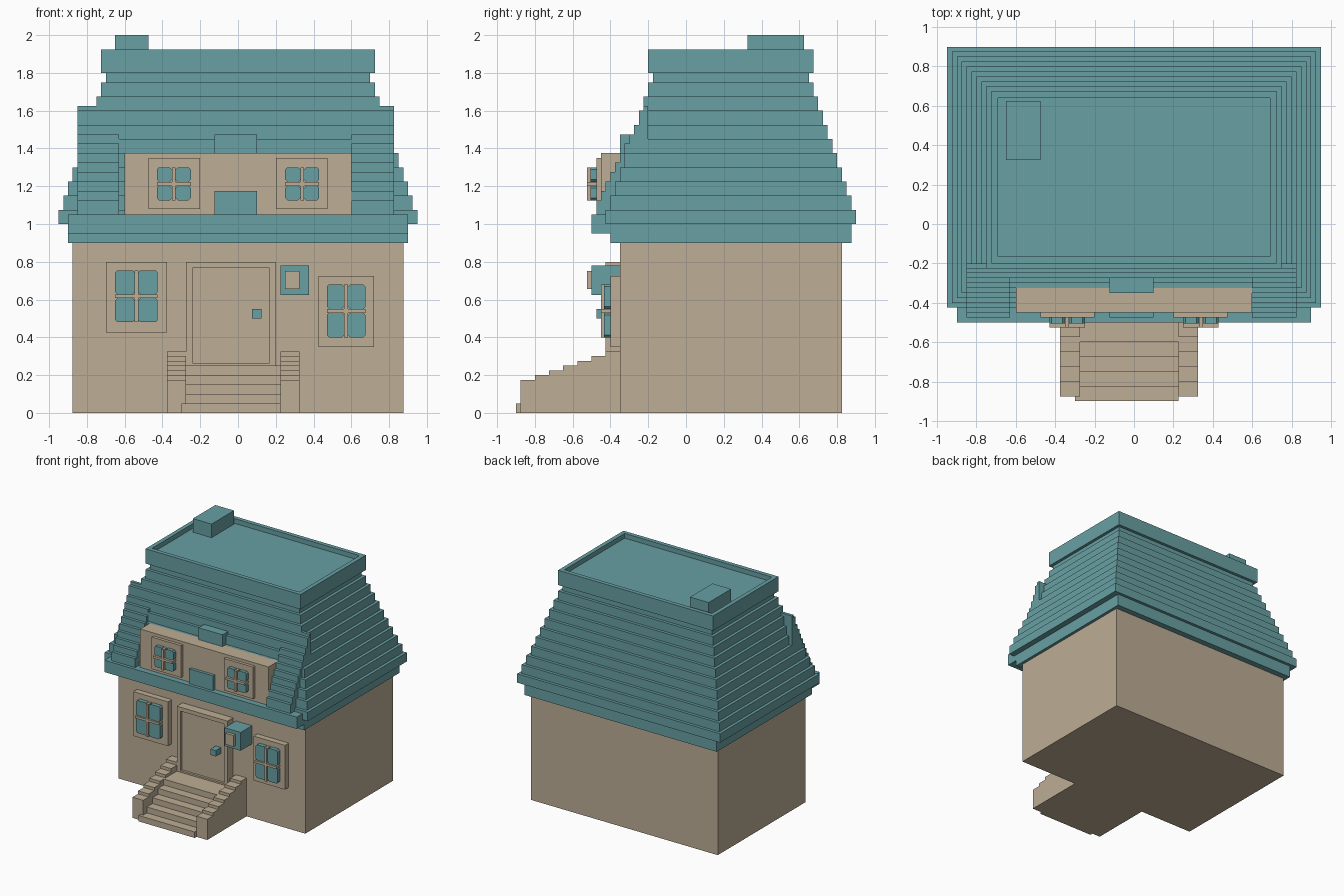
import bpy, bmesh
from mathutils import Vector

cube = bpy.data.objects.get("Cube")
if cube:
    bpy.data.objects.remove(cube)


def material(name, colour):
    mat = bpy.data.materials.new(name)
    mat.use_nodes = True
    mat.diffuse_color = (*colour, 1)
    for node in mat.node_tree.nodes:
        if node.type == "BSDF_PRINCIPLED":
            node.inputs["Base Color"].default_value = (*colour, 1)
    return mat


TEAL = material("slate teal", (0.14, 0.35, 0.37))
BEIGE = material("warm beige", (0.51, 0.42, 0.30))


def finish(name, bm, mat):
    bmesh.ops.recalc_face_normals(bm, faces=bm.faces[:])
    mesh = bpy.data.meshes.new(name)
    bm.to_mesh(mesh)
    bm.free()
    mesh.materials.append(mat)
    obj = bpy.data.objects.new(name, mesh)
    bpy.context.collection.objects.link(obj)
    return obj


def add_box(bm, xs, ys, zs):
    verts = bmesh.ops.create_cube(bm, size=1)["verts"]
    for v in verts:
        for axis, (low, high) in enumerate((xs, ys, zs)):
            v.co[axis] = high if v.co[axis] > 0 else low
    return verts


def box(name, xs, ys, zs, mat):
    bm = bmesh.new()
    add_box(bm, xs, ys, zs)
    return finish(name, bm, mat)


def recess_box(name, xs, ys, zs, mat, direction, margin, depth):
    """Box with a rectangular recess sunk into the face looking along direction."""
    bm = bmesh.new()
    add_box(bm, xs, ys, zs)
    bm.normal_update()
    face = max(bm.faces, key=lambda f: f.normal.dot(direction))
    bmesh.ops.inset_region(bm, faces=[face], thickness=margin)
    face = bmesh.ops.extrude_discrete_faces(bm, faces=[face])["faces"][0]
    bmesh.ops.translate(bm, verts=face.verts[:], vec=-depth * direction)
    return finish(name, bm, mat)


def side_profile(name, xs, points, mat):
    """Extrude a (y, z) outline along x."""
    bm = bmesh.new()
    face = bm.faces.new([bm.verts.new((xs[0], y, z)) for y, z in points])
    moved = bmesh.ops.extrude_face_region(bm, geom=[face])["geom"]
    bmesh.ops.translate(bm, vec=(xs[1] - xs[0], 0, 0),
                        verts=[g for g in moved if isinstance(g, bmesh.types.BMVert)])
    return finish(name, bm, mat)


def stairs(name, xs, base, back, steps, mat):
    """Stepped block: steps are (front y, top z) from the lowest up."""
    points = [(back, base), (steps[0][0], base)]
    for i, (y, z) in enumerate(steps):
        points.append((y, z))
        points.append((steps[i + 1][0] if i + 1 < len(steps) else back, z))
    return side_profile(name, xs, points, mat)


def window(name, frame_x, frame_z, pane_x, pane_z, wall, front, glass, bar):
    """Frame plate, four clipped panes and a crossed bar."""
    box(name + "_frame", frame_x, (front, wall), frame_z, BEIGE)
    mx, mz = sum(pane_x) / 2, sum(pane_z) / 2
    half = 0.01
    bm = bmesh.new()
    for xs in ((pane_x[0], mx - half), (mx + half, pane_x[1])):
        for zs in ((pane_z[0], mz - half), (mz + half, pane_z[1])):
            verts = add_box(bm, xs, (glass, front), zs)
            edges = {e for v in verts for e in v.link_edges
                     if abs(e.verts[0].co.y - e.verts[1].co.y) > half}
            bmesh.ops.bevel(bm, geom=list(edges), offset=0.012, segments=1, affect="EDGES")
    finish(name + "_panes", bm, TEAL)
    bm = bmesh.new()
    add_box(bm, (mx - half, mx + half), (bar, front), pane_z)
    add_box(bm, pane_x, (bar, front), (mz - half, mz + half))
    finish(name + "_crossbars", bm, BEIGE)


UP, FRONT = Vector((0, 0, 1)), Vector((0, -1, 0))
WALL = -0.35

# House body
box("walls", (-0.875, 0.875), (WALL, 0.825), (0, 0.9), BEIGE)

# Eaves and shingle courses, each course a little smaller
box("eave", (-0.9, 0.9), (-0.4, 0.875), (0.9, 1.0), TEAL)
box("front_ledge", (-0.9, 0.9), (-0.5, -0.3), (0.95, 1.05), TEAL)
bm = bmesh.new()
for i in range(11):
    s, z = 0.025 * i, 1 + 0.075 * i
    add_box(bm, (s - 0.95, 0.95 - s), (s - 0.425, 0.9 - s), (z, min(z + 0.075, 1.8)))
finish("roof_courses", bm, TEAL)

# Flat roof tray and chimney
recess_box("roof_parapet", (-0.725, 0.725), (-0.2, 0.675), (1.8, 1.925), TEAL, UP, 0.05, 0.04)
box("chimney", (-0.65, -0.475), (0.325, 0.625), (1.85, 2), TEAL)

# Stepped roof wings on both sides of the dormer
tops = (1.125, 1.175, 1.225, 1.275, 1.325, 1.375, 1.425, 1.475, 1.525, 1.6, 1.625)
wing_steps = [(-0.475 + 0.025 * i, z) for i, z in enumerate(tops)]
for name, xs in (("right_wing", (-0.85, -0.63)), ("left_wing", (0.6, 0.825))):
    stairs(name, xs, 1.05, -0.2, wing_steps, TEAL)

# Dormer
box("dormer", (-0.6, 0.6), (-0.45, -0.25), (1.05, 1.375), BEIGE)
box("dormer_cap", (-0.125, 0.1), (-0.35, -0.27), (1.375, 1.475), TEAL)
box("dormer_planter", (-0.125, 0.1), (-0.475, -0.45), (1.05, 1.175), TEAL)
for name, xs, panes in (("right_dormer_window", (-0.475, -0.2), (-0.43, -0.25)),
                        ("left_dormer_window", (0.2, 0.475), (0.25, 0.43))):
    window(name, xs, (1.08, 1.35), panes, (1.125, 1.3), -0.45, -0.475, -0.505, -0.525)

# Ground floor windows
window("right_window", (-0.7, -0.375), (0.425, 0.8), (-0.65, -0.425), (0.48, 0.755),
       WALL, -0.4, -0.435, -0.45)
window("left_window", (0.425, 0.72), (0.35, 0.725), (0.47, 0.675), (0.4, 0.68),
       WALL, -0.4, -0.435, -0.45)

# Door, knob and lamp
recess_box("door", (-0.275, 0.2), (-0.425, WALL), (0.23, 0.8), BEIGE, FRONT, 0.047, 0.02)
box("door_knob", (0.075, 0.125), (-0.475, -0.4), (0.5, 0.55), TEAL)
box("lamp", (0.225, 0.375), (-0.5, WALL), (0.625, 0.78), TEAL)
box("lamp_front", (0.25, 0.325), (-0.525, -0.5), (0.655, 0.75), BEIGE)

# Front stairs with stepped side walls
treads = [(-0.9 + 0.075 * i, 0.05 * (i + 1)) for i in range(5)]
stairs("steps", (-0.275, 0.225), 0, WALL, treads, BEIGE)
box("bottom_step", (-0.3, 0.225), (-0.9, -0.8), (0, 0.05), BEIGE)
rails = [(-0.875 + 0.075 * i, 0.175 + 0.025 * i) for i in range(7)]
for name, xs in (("right_stair_wall", (-0.375, -0.275)), ("left_stair_wall", (0.225, 0.325))):
    stairs(name, xs, 0, WALL, rails, BEIGE)
